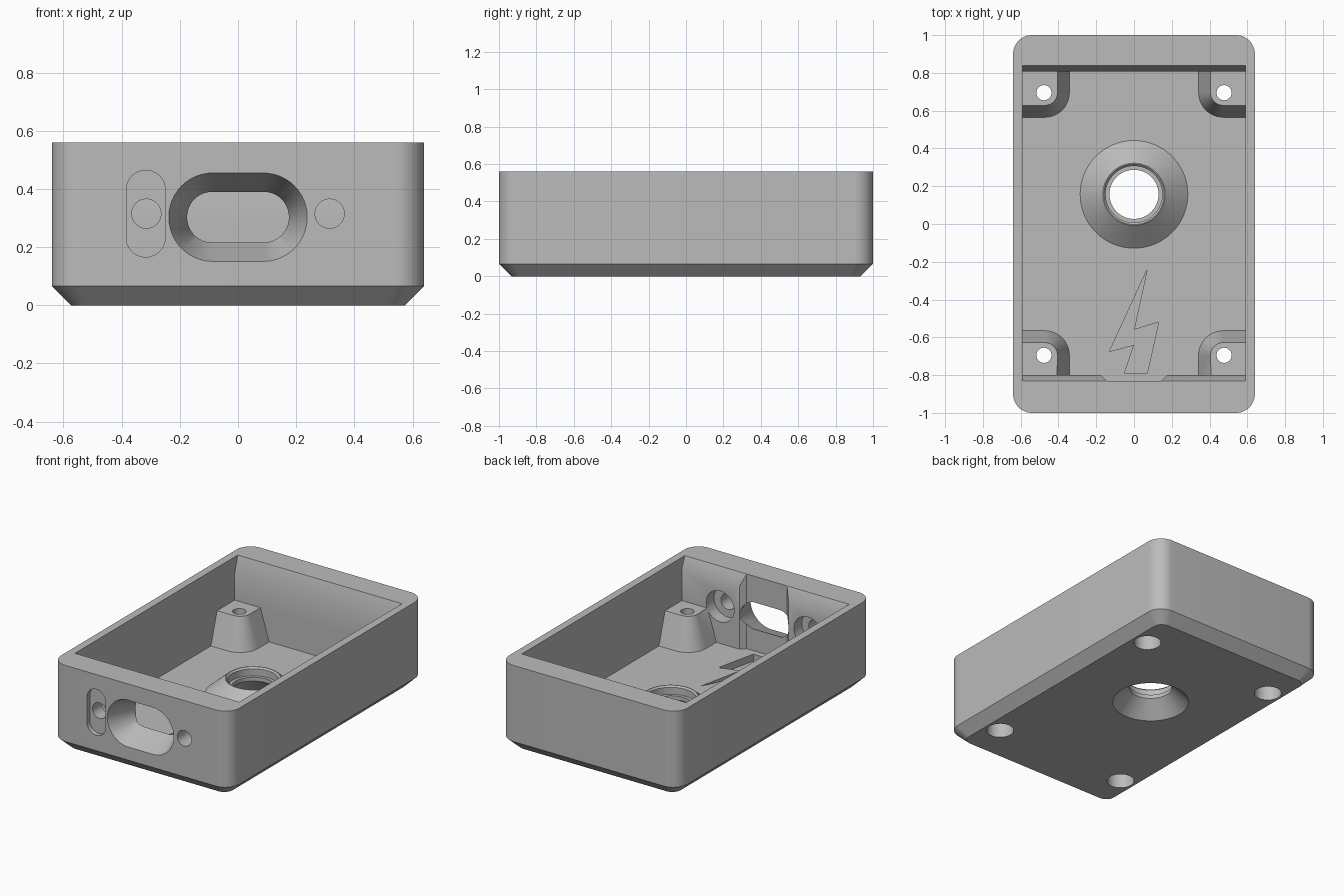
import bpy, bmesh, math
from mathutils import Vector

if "Cube" in bpy.data.objects:
    bpy.data.objects.remove(bpy.data.objects["Cube"])

grey = bpy.data.materials.new("plain grey")
grey.diffuse_color = (0.5, 0.5, 0.5, 1)
grey.use_nodes = True
grey.node_tree.nodes["Principled BSDF"].inputs["Base Color"].default_value = grey.diffuse_color
FLOOR, TOP = 0.075, 0.56


def loft(name, loops):
    """Closed solid through a list of matching point loops."""
    bm = bmesh.new()
    rings = [[bm.verts.new(p) for p in loop] for loop in loops]
    n = len(rings[0])
    for a, b in zip(rings, rings[1:]):
        for i in range(n):
            bm.faces.new((a[i], a[(i + 1) % n], b[(i + 1) % n], b[i]))
    bm.faces.new(rings[0])
    bm.faces.new(rings[-1])
    bmesh.ops.recalc_face_normals(bm, faces=bm.faces)
    mesh = bpy.data.meshes.new(name)
    bm.to_mesh(mesh)
    bm.free()
    mesh.materials.append(grey)
    ob = bpy.data.objects.new(name, mesh)
    bpy.context.collection.objects.link(ob)
    return ob


def rounded(hx, hy, r, seg=12):
    """Rounded rectangle outline with half sizes hx, hy."""
    pts = []
    for k, (sx, sy) in enumerate(((1, 1), (-1, 1), (-1, -1), (1, -1))):
        for i in range(seg + 1):
            a = math.pi / 2 * (k + i / seg)
            pts.append((sx * (hx - r) + r * math.cos(a), sy * (hy - r) + r * math.sin(a)))
    return pts


def flat(pts, z):
    return [(x, y, z) for x, y in pts]


def upright(pts, y, cx, cz):
    return [(cx + u, y, cz + v) for u, v in pts]


def lathe(name, cx, cy, profile, seg=64):
    ring = [(math.cos(i * math.tau / seg), math.sin(i * math.tau / seg)) for i in range(seg)]
    return loft(name, [[(cx + r * c, cy + r * s, z) for c, s in ring] for r, z in profile])


def combine(ob, tool, op):
    mod = ob.modifiers.new(op, 'BOOLEAN')
    mod.operation, mod.object, mod.solver = op, tool, 'EXACT'
    bpy.context.view_layer.objects.active = ob
    bpy.ops.object.modifier_apply(modifier=mod.name)
    bpy.data.objects.remove(tool)


# Outer case with chamfered base
case = loft("case", [flat(rounded(0.574, 0.934, 0.06), 0),
                     flat(rounded(0.64, 1.0, 0.1), 0.066),
                     flat(rounded(0.64, 1.0, 0.1), TOP)])

# Cavity, widening near the rim at both ends
section = [(-0.80, FLOOR), (0.808, FLOOR), (0.808, 0.45), (0.84, TOP), (0.84, 0.6),
           (-0.83, 0.6), (-0.83, TOP), (-0.80, 0.485)]
combine(case, loft("cavity", [[(x, y, z) for y, z in section] for x in (-0.59, 0.59)]), 'DIFFERENCE')

# Flared recess behind the front opening
recess = [(-0.145, -0.83), (0.145, -0.83), (0.195, -0.78), (-0.195, -0.78)]
combine(case, loft("recess", [flat(recess, FLOOR), flat(recess, 0.6)]), 'DIFFERENCE')


# Tapered corner posts
def post_outline(x, y, r, sx, sy):
    pts = [(0.615, 0.83), (x, 0.83)]
    for i in range(13):
        a = math.pi / 2 * i / 12
        pts.append((x + r - r * math.cos(a), y + r - r * math.sin(a)))
    pts.append((0.615, y))
    return [(sx * px, sy * py) for px, py in pts]


corners = [(sx, sy) for sx in (-1, 1) for sy in (-1, 1)]
for sx, sy in corners:
    post = loft("post", [flat(post_outline(0.336, 0.56, 0.135, sx, sy), FLOOR - 0.02),
                         flat(post_outline(0.342, 0.565, 0.13, sx, sy), FLOOR),
                         flat(post_outline(0.405, 0.628, 0.067, sx, sy), 0.28)])
    combine(case, post, 'UNION')

# Raised collar on the floor
combine(case, lathe("collar", 0, 0.157, [(0.285, FLOOR - 0.02), (0.285, FLOOR), (0.165, 0.18)]), 'UNION')

# Collar bore, countersunk below and stepped above
combine(case, lathe("bore", 0, 0.157, [(0.25, -0.02), (0.13, 0.1), (0.13, 0.125), (0.15, 0.125),
                                       (0.15, 0.17), (0.17, 0.19)]), 'DIFFERENCE')

# Stepped screw holes through the posts
for sx, sy in corners:
    combine(case, lathe("screw_hole", sx * 0.477, sy * 0.695,
                        [(0.082, -0.02), (0.082, 0.2), (0.04, 0.2), (0.04, 0.32)], 40), 'DIFFERENCE')

# Funnel-shaped front opening
funnel = [(0.246, 0.160, -1.02), (0.238, 0.152, -1.0), (0.175, 0.087, -0.83), (0.175, 0.087, -0.75)]
combine(case, loft("front_opening", [upright(rounded(hx, hz, hz - 0.001), y, 0, 0.303)
                                     for hx, hz, y in funnel]), 'DIFFERENCE')

# Front holes, wider on the inside
for x in (-0.315, 0.315):
    hole = [(0.05, -1.02), (0.05, -0.88), (0.1, -0.88), (0.1, -0.75)]
    combine(case, loft("front_hole", [upright(rounded(r, r, r - 0.0005), y, x, 0.315)
                                      for r, y in hole]), 'DIFFERENCE')

# Shallow pocket around the left front hole
combine(case, loft("pocket", [upright(rounded(0.067, 0.149, 0.0665), y, -0.317, 0.315)
                              for y in (-1.02, -0.97)]), 'DIFFERENCE')

# Engraved zigzag in the floor
bolt = [(0.07, -0.24), (0, -0.56), (0.13, -0.52), (0.07, -0.79), (-0.05, -0.79), (0, -0.64), (-0.13, -0.675)]
combine(case, loft("engraving", [flat(bolt, 0.03), flat(bolt, 0.1)]), 'DIFFERENCE')

case.select_set(True)
bpy.context.view_layer.objects.active = case
bpy.ops.object.shade_smooth_by_angle(angle=math.radians(25))
